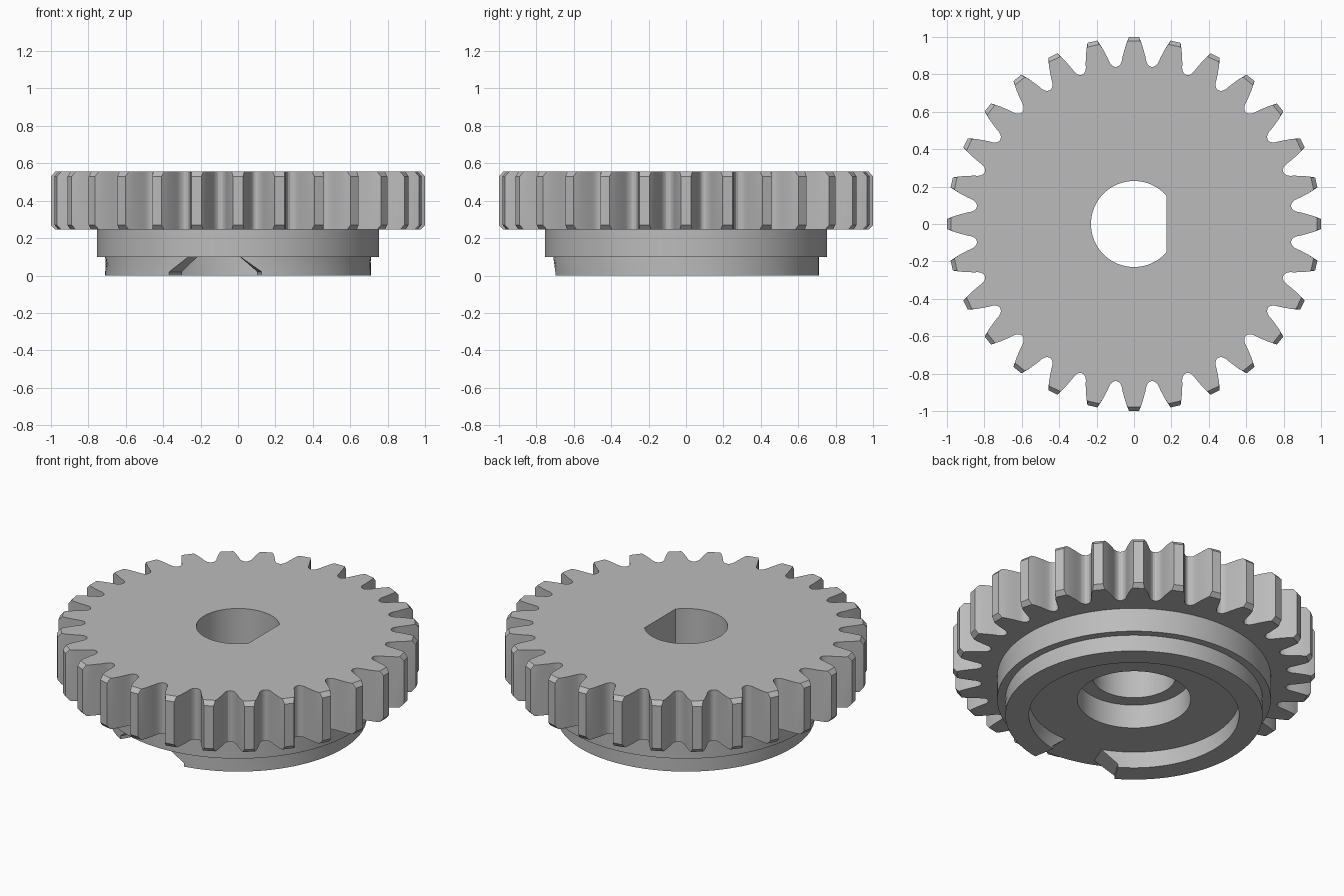
import bpy, bmesh
from math import sin, cos, pi, radians, sqrt, acos

cube = bpy.data.objects.get("Cube")
if cube:
    bpy.data.objects.remove(cube, do_unlink=True)

steel = bpy.data.materials.new("grey_steel")
steel.use_nodes = True
GREY = (0.5, 0.5, 0.5, 1)
steel.diffuse_color = GREY
steel.node_tree.nodes["Principled BSDF"].inputs["Base Color"].default_value = GREY

TEETH = 28
GEAR_LOW, GEAR_TOP, CHAMFER = 0.245, 0.555, 0.025
COLLAR_LOW, COLLAR_R, RING_R, RING_IN, BORE_R = 0.1, 0.755, 0.71, 0.58, 0.313
HOLE_R, FLAT_X = 0.23, 0.175


def finish(bm, name):
    bmesh.ops.recalc_face_normals(bm, faces=bm.faces)
    mesh = bpy.data.meshes.new(name)
    bm.to_mesh(mesh)
    bm.free()
    mesh.materials.append(steel)
    obj = bpy.data.objects.new(name, mesh)
    bpy.context.collection.objects.link(obj)
    bpy.ops.object.select_all(action='DESELECT')
    obj.select_set(True)
    bpy.context.view_layer.objects.active = obj
    bpy.ops.object.shade_smooth_by_angle(angle=radians(25))
    return obj


def loop_verts(bm, outline, z):
    return [bm.verts.new((x, y, z)) for x, y in outline]


def skin(bm, rows, closed=True):
    """Join neighbouring rows of vertices with quads."""
    for a, b in zip(rows, rows[1:]):
        n = len(a)
        for i in range(n if closed else n - 1):
            j = (i + 1) % n
            bm.faces.new((a[i], a[j], b[j], b[i]))


def circle(r, n=128):
    return [(r * cos(2 * pi * i / n), r * sin(2 * pi * i / n)) for i in range(n)]


def gear_outline(half):
    """Repeat a mirrored half tooth, given as (radius, half width), round the axis."""
    tooth = [(r, -w / r) for r, w in reversed(half)] + [(r, w / r) for r, w in half[:-1]]
    pts = []
    for t in range(TEETH):
        mid = 2 * pi * t / TEETH
        pts += [(r * cos(mid + a), r * sin(mid + a)) for r, a in tooth]
    return pts


# Toothed wheel with chamfered tooth tips and a D-shaped hole
root_r = 0.845
flank = [(0.95, 0.046), (0.925, 0.053), (0.9, 0.06), (0.872, 0.066),
         (0.857, 0.073), (0.848, 0.083), (root_r, root_r * pi / TEETH)]
full = gear_outline([(1.0, 0.027), (0.978, 0.036)] + flank)
capped = gear_outline([(0.978, 0.033), (0.974, 0.037)] + flank)
bm = bmesh.new()
rows = [loop_verts(bm, o, z) for o, z in (
    (capped, GEAR_LOW), (full, GEAR_LOW + CHAMFER),
    (full, GEAR_TOP - CHAMFER), (capped, GEAR_TOP))]
skin(bm, rows)
start = acos(FLAT_X / HOLE_R)
arc = [start + (2 * pi - 2 * start) * i / 64 for i in range(65)]
hole = [(HOLE_R * cos(a), HOLE_R * sin(a)) for a in arc]
hole_rows = [loop_verts(bm, hole, z) for z in (GEAR_LOW, GEAR_TOP)]
skin(bm, hole_rows)
for outer, inner in ((rows[0], hole_rows[0]), (rows[-1], hole_rows[1])):
    rim = set(outer) | set(inner)
    edges = [e for e in bm.edges if e.verts[0] in rim and e.verts[1] in rim]
    bmesh.ops.triangle_fill(bm, edges=edges, use_beauty=True)
finish(bm, "toothed_wheel")

# Collar under the wheel, open in the middle as a counterbore
bm = bmesh.new()
section = [(BORE_R, GEAR_LOW), (BORE_R, COLLAR_LOW), (COLLAR_R, COLLAR_LOW), (COLLAR_R, GEAR_LOW)]
rows = [loop_verts(bm, circle(r), z) for r, z in section]
skin(bm, rows + rows[:1])
finish(bm, "collar")

# Bottom rim, interrupted at the front by a notch with sloping ends
NOTCH_MID, STEPS = radians(270 - 10.5), 120
bm = bmesh.new()
rows = []
for r, z, half_gap in ((RING_R, 0, 20.7), (RING_R, 0.02, 20.7), (RING_R, COLLAR_LOW, 11.5),
                       (RING_IN, COLLAR_LOW, 11.5), (RING_IN, 0.02, 20.7), (RING_IN, 0, 20.7)):
    gap = radians(half_gap)
    angles = [NOTCH_MID + gap + (2 * pi - 2 * gap) * i / STEPS for i in range(STEPS + 1)]
    rows.append(loop_verts(bm, [(r * cos(a), r * sin(a)) for a in angles], z))
skin(bm, rows + rows[:1], closed=False)
for end in (0, -1):
    v = [row[end] for row in rows]
    bm.faces.new((v[0], v[1], v[4], v[5]))
    bm.faces.new((v[1], v[2], v[3], v[4]))
finish(bm, "notched_rim")
